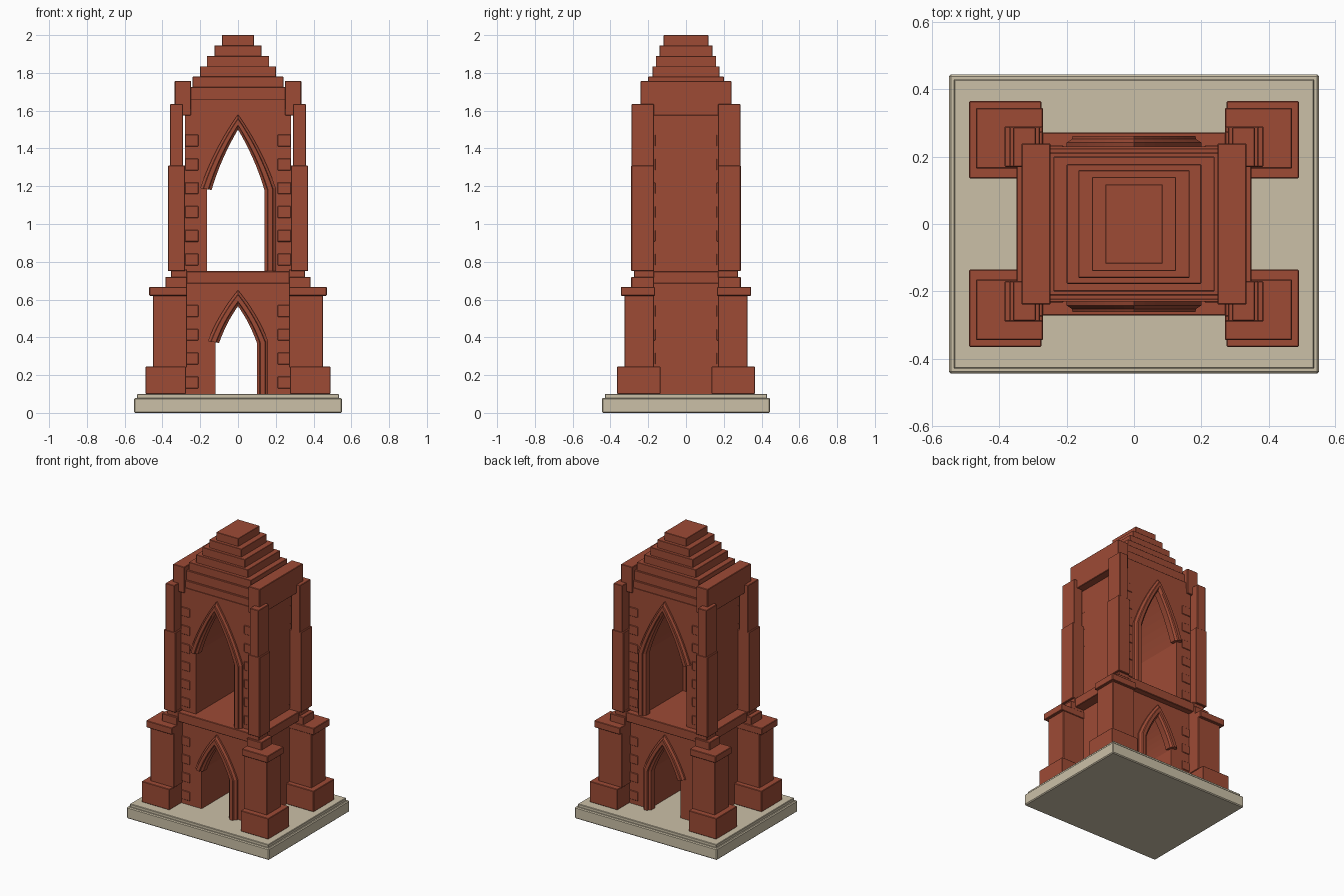
import bpy, bmesh, math

if "Cube" in bpy.data.objects:
    bpy.data.objects.remove(bpy.data.objects["Cube"])


def material(name, rgb):
    m = bpy.data.materials.new(name)
    m.diffuse_color = (*rgb, 1)
    m.use_nodes = True
    m.node_tree.nodes["Principled BSDF"].inputs["Base Color"].default_value = m.diffuse_color
    return m


BRICK = material("red_brick", (0.34, 0.070, 0.036))
STONE = material("pale_stone", (0.60, 0.53, 0.39))


def finish(name, bm, mat):
    bmesh.ops.recalc_face_normals(bm, faces=bm.faces)
    me = bpy.data.meshes.new(name)
    bm.to_mesh(me)
    bm.free()
    me.materials.append(mat)
    ob = bpy.data.objects.new(name, me)
    bpy.context.collection.objects.link(ob)
    return ob


def box(name, x, y, z, mat=BRICK, bevel=0.0):
    """Box from (low, high) ranges on each axis."""
    bm = bmesh.new()
    bmesh.ops.create_cube(bm, size=1)
    for v in bm.verts:
        v.co = [r[0] + (c + 0.5) * (r[1] - r[0]) for c, r in zip(v.co, (x, y, z))]
    ob = finish(name, bm, mat)
    if bevel:
        b = ob.modifiers.new("soft_edge", 'BEVEL')
        b.width, b.segments = bevel, 1
    return ob


def slab(name, hx, hy, z0, z1, mat=BRICK, bevel=0.0):
    return box(name, (-hx, hx), (-hy, hy), (z0, z1), mat, bevel)


def four_corners(name, x, y, z):
    for sx in (-1, 1):
        for sy in (-1, 1):
            box(name, sorted((sx * x[0], sx * x[1])), sorted((sy * y[0], sy * y[1])), z, bevel=0.003)


def arch_side(half, spring, apex, n=8):
    """Right half of a pointed arch, from spring line to apex, slightly bowed."""
    pts = []
    for i in range(n + 1):
        t = i / n
        bow = 0.07 * half * 4 * t * (1 - t)
        pts.append((half * (1 - t) + bow, spring + (apex - spring) * t + bow * 0.5))
    return pts


def arch_hole(wall, half, floor, spring, apex):
    """Cut a pointed passage right through the wall."""
    right = arch_side(half, spring, apex)
    outline = [(half, floor)] + right + [(-x, z) for x, z in right[-2::-1]] + [(-half, floor)]
    bm = bmesh.new()
    face = bm.faces.new([bm.verts.new((x, -0.5, z)) for x, z in outline])
    ext = bmesh.ops.extrude_face_region(bm, geom=[face])
    for v in ext["geom"]:
        if isinstance(v, bmesh.types.BMVert):
            v.co.y = 0.5
    cutter = finish("passage_cutter", bm, BRICK)
    cutter.hide_render = True
    cutter.hide_viewport = True
    cut = wall.modifiers.new("passage", 'BOOLEAN')
    cut.object, cut.operation, cut.solver = cutter, 'DIFFERENCE', 'EXACT'


def arch_moulding(name, inner, outer, floor, spring, apex_in, apex_out, face_y):
    """Ridged hood: broken off on the left, running to the floor on the right."""
    a = [(inner, floor)] + arch_side(inner, spring, apex_in)
    b = [(outer, floor)] + arch_side(outer, spring + 0.01, apex_out)
    a += [(-x, z) for x, z in a[-2:0:-1]]
    b += [(-x, z) for x, z in b[-2:0:-1]]
    # (fraction across the band, depth beyond the wall)
    section = [(0, -0.03), (0, 0.012), (0.25, 0.022), (0.3, 0.032), (0.7, 0.032),
               (0.75, 0.022), (1, 0.012), (1, -0.03)]
    for s in (-1, 1):
        bm = bmesh.new()
        rings = []
        for (ax, az), (bx, bz) in zip(a, b):
            rings.append([bm.verts.new((ax + (bx - ax) * f, s * (face_y + d), az + (bz - az) * f))
                          for f, d in section])
        k = len(section)
        for r0, r1 in zip(rings, rings[1:]):
            for i in range(k):
                bm.faces.new((r0[i], r0[(i + 1) % k], r1[(i + 1) % k], r1[i]))
        bm.faces.new(rings[0])
        bm.faces.new(rings[-1])
        finish(name, bm, BRICK)


# stone base
slab("base_slab", 0.55, 0.445, 0.0, 0.08, STONE, 0.006)
slab("base_step", 0.535, 0.43, 0.075, 0.10, STONE, 0.003)

# two storeys with pointed passages
WALL_Y = 0.23
lower = slab("lower_wall", 0.28, WALL_Y, 0.10, 0.69)
arch_hole(lower, 0.12, 0.05, 0.37, 0.59)
upper = slab("upper_wall", 0.28, WALL_Y, 0.745, 1.61)
arch_hole(upper, 0.165, 0.70, 1.18, 1.53)
slab("string_course", 0.35, 0.272, 0.685, 0.75, bevel=0.003)

# arch hoods
arch_moulding("lower_arch_moulding", 0.10, 0.16, 0.10, 0.37, 0.565, 0.65, WALL_Y)
arch_moulding("upper_arch_moulding", 0.14, 0.20, 0.75, 1.18, 1.50, 1.58, WALL_Y)

# corner buttresses
four_corners("buttress_plinth", (0.275, 0.49), (0.135, 0.365), (0.10, 0.245))
four_corners("buttress_shaft", (0.27, 0.45), (0.17, 0.325), (0.24, 0.63))
four_corners("buttress_cap", (0.27, 0.47), (0.165, 0.345), (0.62, 0.667))
four_corners("buttress_block", (0.27, 0.385), (0.17, 0.29), (0.66, 0.72))
four_corners("pier_foot", (0.27, 0.355), (0.17, 0.275), (0.71, 0.76))
four_corners("upper_pier", (0.28, 0.37), (0.17, 0.29), (0.75, 1.31))
four_corners("pier_top", (0.292, 0.36), (0.17, 0.288), (1.30, 1.635))

# corner quoins, alternating long and short
for z0, z1 in ((0.13, 0.66), (0.78, 1.56)):
    count = int((z1 - z0) / 0.063)
    for i in range(0, count, 2):
        z = z0 + i * 0.063
        four_corners("quoin", (0.21, 0.2805), (0.16, WALL_Y + 0.004), (z, z + 0.063))

# parapets over both sides
for s in (-1, 1):
    box("side_parapet", sorted((s * 0.248, s * 0.335)), (-0.24, 0.24), (1.575, 1.757), bevel=0.003)

# stepped roof: half x, half y, top
z = 1.60
for hx, hy, top in ((0.25, 0.225, 1.66), (0.25, 0.212, 1.725), (0.24, 0.20, 1.78),
                    (0.20, 0.178, 1.835), (0.165, 0.16, 1.89), (0.125, 0.14, 1.945),
                    (0.085, 0.118, 2.0)):
    slab("roof_step", hx, hy, z, top, bevel=0.002)
    z = top - 0.002
